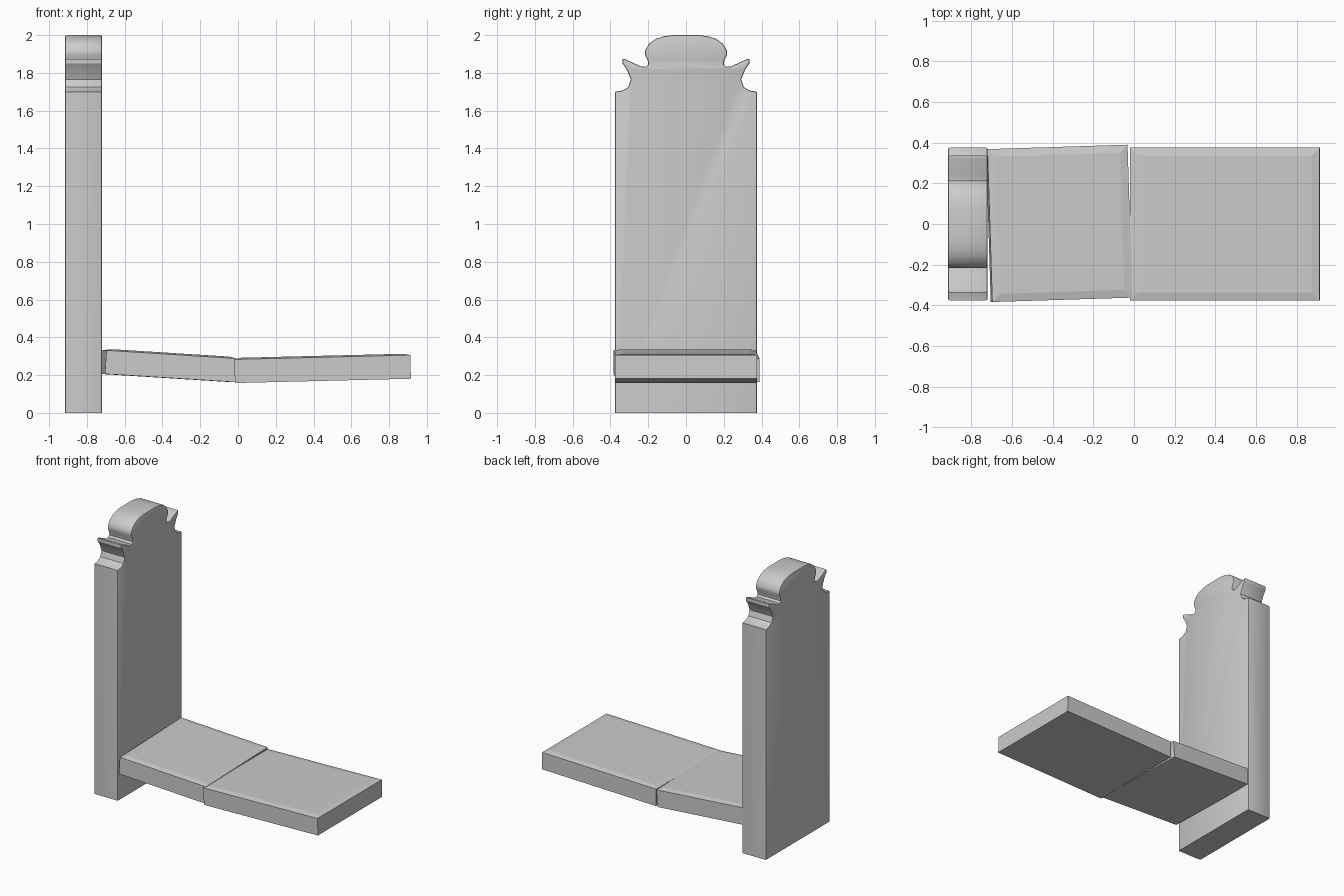
import bpy, bmesh
from math import radians
from mathutils import Matrix

if "Cube" in bpy.data.objects:
    bpy.data.objects.remove(bpy.data.objects["Cube"])


def make_object(name, bm):
    bmesh.ops.recalc_face_normals(bm, faces=bm.faces[:])
    mesh = bpy.data.meshes.new(name)
    bm.to_mesh(mesh)
    bm.free()
    ob = bpy.data.objects.new(name, mesh)
    bpy.context.collection.objects.link(ob)
    return ob


# Upright stone: half profile (y, z) mirrored, then extruded along x
half = [(0.375, 0), (0.375, 1.70), (0.335, 1.707), (0.306, 1.725), (0.292, 1.765),
        (0.312, 1.815), (0.336, 1.85), (0.336, 1.873), (0.322, 1.873),
        (0.24, 1.835), (0.212, 1.832), (0.20, 1.845), (0.203, 1.868),
        (0.217, 1.895), (0.216, 1.92), (0.195, 1.955), (0.16, 1.98),
        (0.12, 1.993), (0.07, 2.0)]
outline = half + [(-y, z) for y, z in reversed(half)]
bm = bmesh.new()
face = bm.faces.new([bm.verts.new((-0.915, y, z)) for y, z in outline])
ext = bmesh.ops.extrude_face_region(bm, geom=[face])
bmesh.ops.translate(bm, vec=(0.195, 0, 0),
                    verts=[g for g in ext["geom"] if isinstance(g, bmesh.types.BMVert)])
bmesh.ops.recalc_face_normals(bm, faces=bm.faces[:])
# Small rounding around the front and back rims
rim = [e for e in bm.edges if abs(e.verts[0].co.x - e.verts[1].co.x) < 1e-5
       and max(v.co.z for v in e.verts) > 0.01]
bmesh.ops.bevel(bm, geom=rim, offset=0.008, segments=2, profile=0.5, affect='EDGES')
stone = make_object("headstone", bm)
bpy.context.view_layer.objects.active = stone
stone.select_set(True)
bpy.ops.object.shade_smooth_by_angle(angle=radians(30))


# Ground slab: box with a gently raised, chamfered top
def slab(name, center, size, tilt, turn):
    bm = bmesh.new()
    bmesh.ops.create_cube(bm, size=1, matrix=Matrix.Diagonal((*size, 1)))
    top = max(bm.faces, key=lambda f: f.calc_center_median().z)
    bmesh.ops.inset_region(bm, faces=[top], thickness=0.055, depth=0.008)
    ob = make_object(name, bm)
    ob.location = center
    ob.rotation_euler = (0, radians(tilt), radians(turn))
    return ob


slab("inner_slab", (-0.368, 0.003, 0.247), (0.69, 0.752, 0.125), 3.6, 1.8)
slab("outer_slab", (0.448, 0, 0.232), (0.932, 0.75, 0.125), -1.4, 0)
